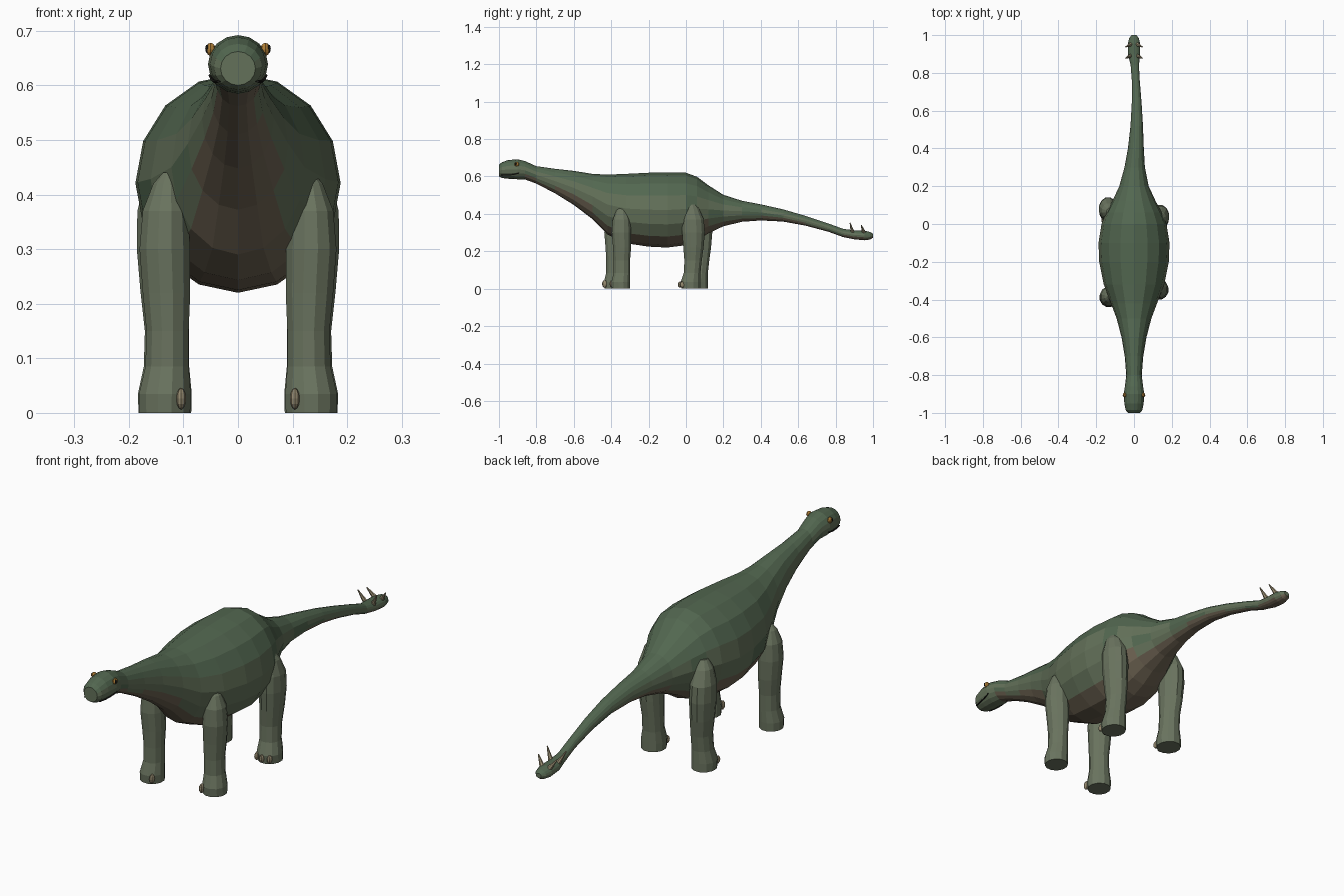
import bpy, bmesh, math, random
from mathutils import Vector

if "Cube" in bpy.data.objects:
    bpy.data.objects.remove(bpy.data.objects["Cube"])

random.seed(4)


def mat(name, r, g, b):
    m = bpy.data.materials.new(name)
    m.diffuse_color = (r, g, b, 1)
    m.use_nodes = True
    m.node_tree.nodes["Principled BSDF"].inputs["Base Color"].default_value = m.diffuse_color
    return m


BACK = mat("back_green", .085, .135, .08)
SIDE = mat("side_green", .125, .165, .10)
BELLY = mat("belly_brown", .155, .125, .085)
LEG = mat("leg_green", .145, .175, .115)
CLAW = mat("claw_tan", .32, .27, .17)
AMBER = mat("eye_amber", .45, .22, .04)
DARK = mat("dark", .012, .012, .010)


def finish(name, bm, mats):
    bmesh.ops.recalc_face_normals(bm, faces=bm.faces)
    me = bpy.data.meshes.new(name)
    bm.to_mesh(me)
    bm.free()
    for m in mats:
        me.materials.append(m)
    ob = bpy.data.objects.new(name, me)
    bpy.context.collection.objects.link(ob)
    return ob


def loft(rings, paint=None):
    """Skin a list of closed rings of points and cap both ends."""
    bm = bmesh.new()
    vs = [[bm.verts.new(p) for p in r] for r in rings]
    n = len(vs[0])
    for i in range(len(vs) - 1):
        for j in range(n):
            k = (j + 1) % n
            f = bm.faces.new((vs[i][j], vs[i][k], vs[i + 1][k], vs[i + 1][j]))
            if paint:
                f.material_index = paint(i, j)
    bm.faces.new(vs[0])
    bm.faces.new(vs[-1])
    return bm


# Head, neck, trunk and tail in one skin: y, top z, bottom z, half width
stations = [
    (-1.0, .662, .600, .032), (-.985, .676, .592, .044), (-.95, .688, .588, .051),
    (-.90, .692, .585, .055), (-.86, .682, .584, .048), (-.80, .655, .562, .041),
    (-.70, .641, .510, .049), (-.60, .630, .448, .066), (-.50, .614, .372, .092),
    (-.42, .610, .290, .122), (-.32, .614, .243, .160), (-.20, .620, .225, .184),
    (-.10, .622, .220, .188), (0, .620, .233, .172), (.06, .598, .258, .148),
    (.12, .553, .296, .115), (.20, .502, .334, .078), (.30, .470, .358, .054),
    (.40, .451, .365, .042), (.52, .424, .359, .033), (.64, .389, .337, .026),
    (.76, .349, .305, .021), (.84, .320, .276, .022), (.90, .312, .264, .032),
    (.955, .310, .259, .033), (.985, .303, .263, .025), (1.0, .293, .273, .012)]
SIDES = 16


def sway(y):
    return .015 * math.sin(math.pi * (y - .25) / .65) if .25 < y < .9 else 0


rings = []
for y, top, bot, w in stations:
    ring = []
    for j in range(SIDES):
        a = 2 * math.pi * j / SIDES
        ring.append((sway(y) + w * math.sin(a), y,
                     (top + bot) / 2 - (top - bot) / 2 * math.cos(a)))
    rings.append(ring)


def skin(i, j):
    d = min(j, SIDES - 1 - j)          # 0 at the belly line, 7 at the spine
    if i < 4:
        return 1 if d < 5 else 0
    if d <= 1 or (d == 2 and random.random() < .4):
        return 2
    return 0 if d >= 5 or random.random() < .12 else 1


bm = loft(rings, skin)
for f in bm.faces:
    if len(f.verts) == SIDES:
        f.material_index = 1
finish("body", bm, [BACK, SIDE, BELLY])


# Legs: z, x, y offset, x radius, y radius
front_leg = [(0, .134, -.003, .048, .050), (.035, .134, -.004, .049, .052),
             (.085, .130, .002, .041, .045), (.15, .129, .002, .040, .045),
             (.22, .131, .003, .045, .050), (.30, .134, 0, .048, .054),
             (.37, .133, 0, .043, .048), (.42, .130, 0, .026, .028),
             (.44, .128, 0, .010, .012)]
hind_leg = [(0, .134, -.003, .050, .053), (.035, .134, -.005, .051, .055),
            (.085, .131, .003, .043, .046), (.15, .130, .008, .042, .048),
            (.22, .134, .010, .046, .056), (.30, .137, .010, .050, .063),
            (.37, .138, .008, .048, .060), (.43, .134, 0, .036, .040),
            (.465, .128, -.005, .018, .020)]


def make_leg(name, shape, side, y0):
    rs = []
    for z, x, dy, rx, ry in shape:
        rs.append([(side * x + rx * math.cos(t), y0 + dy + ry * math.sin(t), z)
                   for t in (2 * math.pi * (k + .5) / 12 for k in range(12))])
    finish(name, loft(rs), [LEG])


def blob(name, loc, size, m, seg=8, rot=0):
    bm = bmesh.new()
    bmesh.ops.create_uvsphere(bm, u_segments=seg, v_segments=6, radius=1)
    ob = finish(name, bm, [m])
    ob.location, ob.scale = loc, size
    ob.rotation_euler.z = rot
    return ob


def spike(name, base, tip, r, m):
    base, tip = Vector(base), Vector(tip)
    d = tip - base
    bm = bmesh.new()
    bmesh.ops.create_cone(bm, cap_ends=True, segments=7, radius1=r,
                          radius2=r * .2, depth=d.length)
    ob = finish(name, bm, [m])
    ob.location = (base + tip) / 2
    ob.rotation_euler = d.to_track_quat('Z', 'Y').to_euler()


for side, tag in ((1, "right"), (-1, "left")):
    # The left legs are out of step with the right ones
    fy = -.345 if side > 0 else -.385
    hy = .030 if side > 0 else .070
    make_leg("front_leg_" + tag, front_leg, side, fy)
    make_leg("hind_leg_" + tag, hind_leg, side, hy)

    # Claws
    blob("front_claw_" + tag, (side * .104, fy - .050, .026), (.009, .014, .020), CLAW)
    for k, off in enumerate((-.030, 0, .030)):
        y = hy - .006 - .054 * math.sqrt(1 - (off / .051) ** 2)
        blob(f"hind_claw_{tag}_{k}", (side * .134 + off, y, .022),
             (.009, .014, .017), CLAW)

    # Eyes with dark pupils, nostrils and mouth line
    blob("eye_" + tag, (side * .050, -.905, .666), (.009, .013, .012), AMBER)
    blob("pupil_" + tag, (side * .056, -.909, .667), (.004, .006, .008), DARK)
    blob("nostril_" + tag, (side * .034, -.978, .656), (.003, .004, .003), DARK, 6)
    pts = [(.037, -.990, .607), (.044, -.955, .607), (.048, -.925, .610),
           (.052, -.893, .618)]
    mouth = [[(side * (x + c), y, z + s) for c, s in
              ((-.006, 0), (0, .0025), (.002, 0), (0, -.0025))] for x, y, z in pts]
    finish("mouth_line_" + tag, loft(mouth), [DARK])

    # Tail spikes
    for k, (y, z) in enumerate(((.885, .352), (.945, .340))):
        spike(f"tail_spike_{tag}_{k}", (side * .017, y + .006, .300),
              (side * .045, y - .008, z), .011, CLAW)
